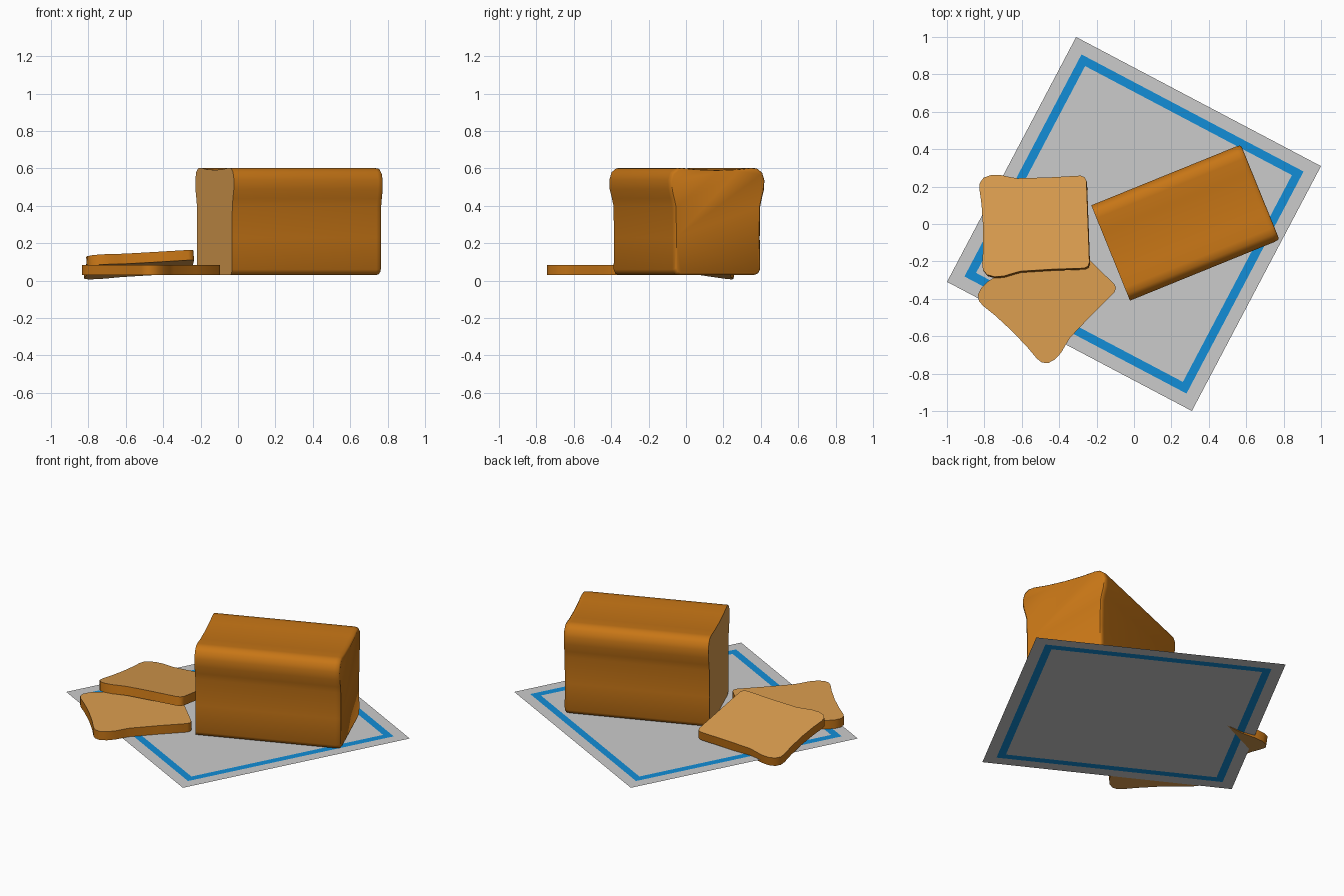
import bpy, bmesh, math
from mathutils import Matrix, Vector

if "Cube" in bpy.data.objects:
    bpy.data.objects.remove(bpy.data.objects["Cube"])


def material(name, rgb):
    m = bpy.data.materials.new(name)
    m.diffuse_color = (*rgb, 1)
    m.use_nodes = True
    m.node_tree.nodes["Principled BSDF"].inputs["Base Color"].default_value = m.diffuse_color
    return m


CRUST = material("crust brown", (0.57, 0.18, 0.008))
CRUMB = material("crumb tan", (0.72, 0.345, 0.08))
CLOTH = material("cloth white", (0.60, 0.60, 0.60))
BLUE = material("stripe blue", (0.006, 0.27, 0.68))

# Half outline of a sandwich loaf (half width, height), from top centre to base
HALF = [(0.12, .566), (.2, .574), (.235, .571), (.262, .55), (.275, .51),
        (.273, .46), (.260, .41), (.251, .37), (.248, .2), (.25, .03),
        (.24, .008), (.22, 0)]
OUTLINE = [(0, .562)] + HALF + [(-u, v) for u, v in reversed(HALF)]


def finish(bm, name, mats):
    bmesh.ops.recalc_face_normals(bm, faces=bm.faces)
    me = bpy.data.meshes.new(name)
    bm.to_mesh(me)
    bm.free()
    ob = bpy.data.objects.new(name, me)
    bpy.context.collection.objects.link(ob)
    for m in mats:
        me.materials.append(m)
    return ob


def bread(name, origin, up, along, stations, end_mat):
    """Sweep the loaf outline along an axis; stations are (distance, scale)."""
    v, w = Vector(up).normalized(), Vector(along).normalized()
    u = v.cross(w).normalized()
    v = w.cross(u)
    o = Vector(origin)
    bm = bmesh.new()
    rings = []
    for d, s in stations:
        rings.append([bm.verts.new(o + u * (a * s) + v * (.29 + (b - .29) * s) + w * d)
                      for a, b in OUTLINE])
    n = len(OUTLINE)
    for r0, r1 in zip(rings, rings[1:]):
        for i in range(n):
            j = (i + 1) % n
            bm.faces.new((r0[i], r0[j], r1[j], r1[i]))
    bm.faces.new(rings[0]).material_index = 1
    bm.faces.new(rings[-1]).material_index = end_mat
    ob = finish(bm, name, (CRUST, CRUMB))
    bpy.ops.object.select_all(action='DESELECT')
    ob.select_set(True)
    bpy.context.view_layer.objects.active = ob
    bpy.ops.object.shade_smooth_by_angle(angle=math.radians(45))
    return ob


# Loaf with one cut face and one crusty end
a = math.radians(22.1)
L = 0.863
bread("loaf", (-.125, -.155, .029), (0, 0, 1), (math.cos(a), math.sin(a), 0),
      [(0, 1), (L - .03, 1), (L - .008, .99), (L, .96)], 0)

# Slice lying flat
T = 0.055
bread("lower_slice", (-.262, -.168, .029), (-.70, -.714, 0), (0, 0, 1),
      [(0, 1), (T, 1)], 1)

# Slice leaning on the first one
sx, sy = 0.065, -0.14


def tilt_z(x, y):
    return 0.06 + (x + .53) * sx + (y + .015) * sy


bread("upper_slice", (-.243, .005, tilt_z(-.243, .005)),
      (-1, -.045, -sx - .045 * sy), (-sx, -sy, 1), [(0, 1), (T, 1)], 1)

# Cloth: nested squares, the middle ring is the blue stripe
bm = bmesh.new()
rot = Matrix.Rotation(math.radians(-27.8), 4, 'Z')
rings = [[bm.verts.new(rot @ Vector((x * h, y * h, .026)))
          for x, y in ((-1, -1), (1, -1), (1, 1), (-1, 1))]
         for h in (.740, .671, .625)]
for k in (0, 1):
    for i in range(4):
        j = (i + 1) % 4
        f = bm.faces.new((rings[k][i], rings[k][j], rings[k + 1][j], rings[k + 1][i]))
        f.material_index = k
bm.faces.new(rings[2])
finish(bm, "cloth", (CLOTH, BLUE))
